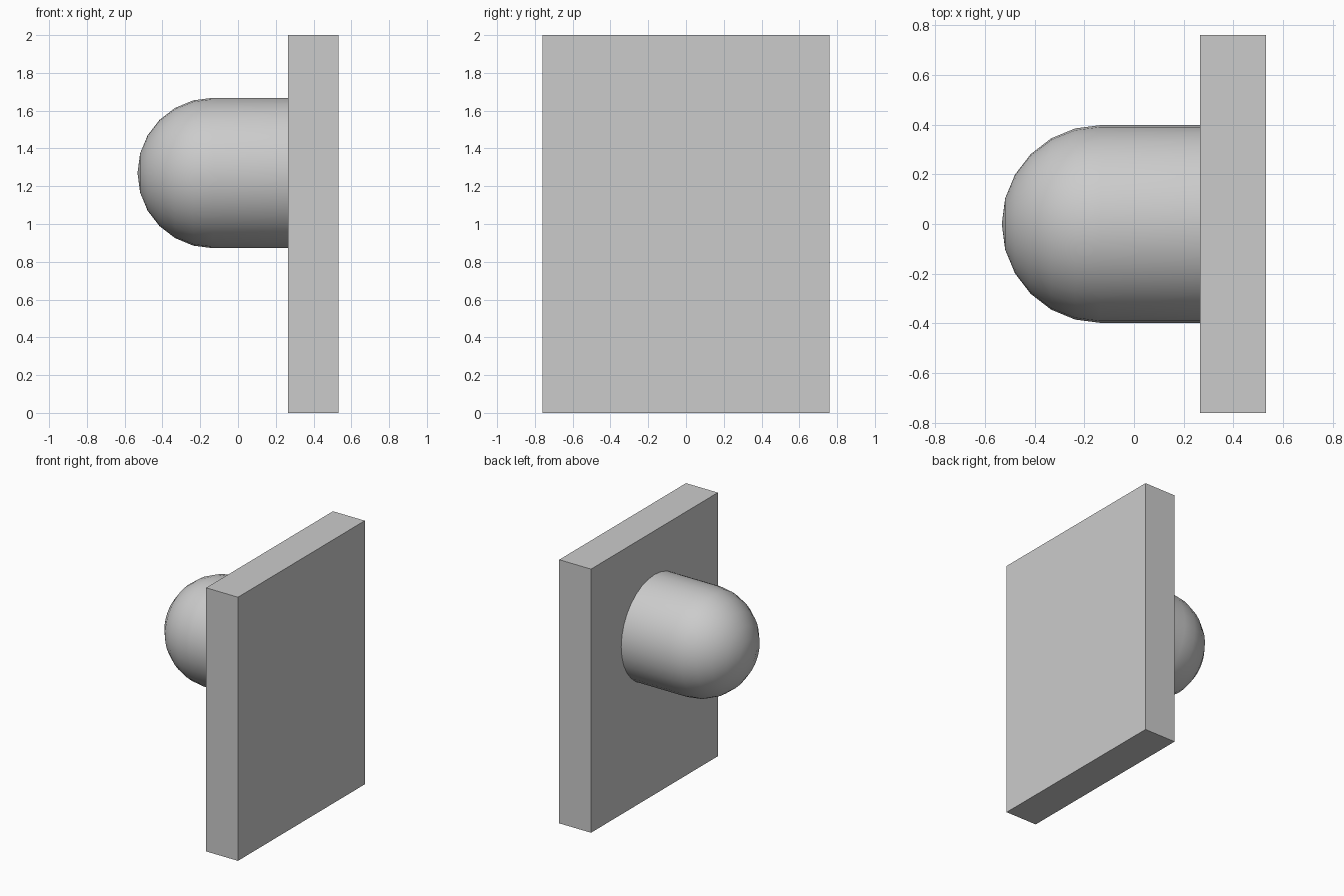
import bpy, bmesh, math
from mathutils import Matrix, Vector

cube = bpy.data.objects.get("Cube")
if cube:
    bpy.data.objects.remove(cube, do_unlink=True)

grey = bpy.data.materials.new("light grey")
grey.use_nodes = True
colour = (0.6, 0.6, 0.6, 1)
grey.diffuse_color = colour
grey.node_tree.nodes["Principled BSDF"].inputs["Base Color"].default_value = colour


def add_object(name, bm):
    bmesh.ops.recalc_face_normals(bm, faces=bm.faces[:])
    mesh = bpy.data.meshes.new(name)
    bm.to_mesh(mesh)
    bm.free()
    mesh.materials.append(grey)
    obj = bpy.data.objects.new(name, mesh)
    bpy.context.collection.objects.link(obj)
    return obj


# Upright rectangular plate
PLATE_IN, PLATE_OUT, HALF_WIDTH, HEIGHT = 0.265, 0.532, 0.76, 2.0
bm = bmesh.new()
bmesh.ops.create_cube(bm, size=1)
bmesh.ops.scale(bm, vec=(PLATE_OUT - PLATE_IN, 2 * HALF_WIDTH, HEIGHT), verts=bm.verts)
bmesh.ops.translate(bm, vec=((PLATE_IN + PLATE_OUT) / 2, 0, HEIGHT / 2), verts=bm.verts)
add_object("plate", bm)

# Round-ended peg: quarter-circle and straight profile spun about the x axis
RADIUS, DOME_X, AXIS_Z, RINGS, SIDES = 0.398, -0.134, 1.27, 6, 32
bm = bmesh.new()
angles = [math.pi / 2 * i / RINGS for i in range(RINGS + 1)]
profile = [(DOME_X - RADIUS * math.cos(a), RADIUS * math.sin(a)) for a in angles]
profile.append((PLATE_IN, RADIUS))
verts = [bm.verts.new((x, 0, AXIS_Z + r)) for x, r in profile]
edges = [bm.edges.new(pair) for pair in zip(verts, verts[1:])]
bmesh.ops.spin(bm, geom=verts + edges, cent=(0, 0, AXIS_Z), axis=(1, 0, 0),
               angle=math.tau, steps=SIDES)
bmesh.ops.remove_doubles(bm, verts=bm.verts[:], dist=0.0005)
bmesh.ops.holes_fill(bm, edges=[e for e in bm.edges if e.is_boundary], sides=0)
peg = add_object("rounded_peg", bm)

bpy.ops.object.select_all(action="DESELECT")
peg.select_set(True)
bpy.context.view_layer.objects.active = peg
bpy.ops.object.shade_smooth_by_angle(angle=math.radians(40))
